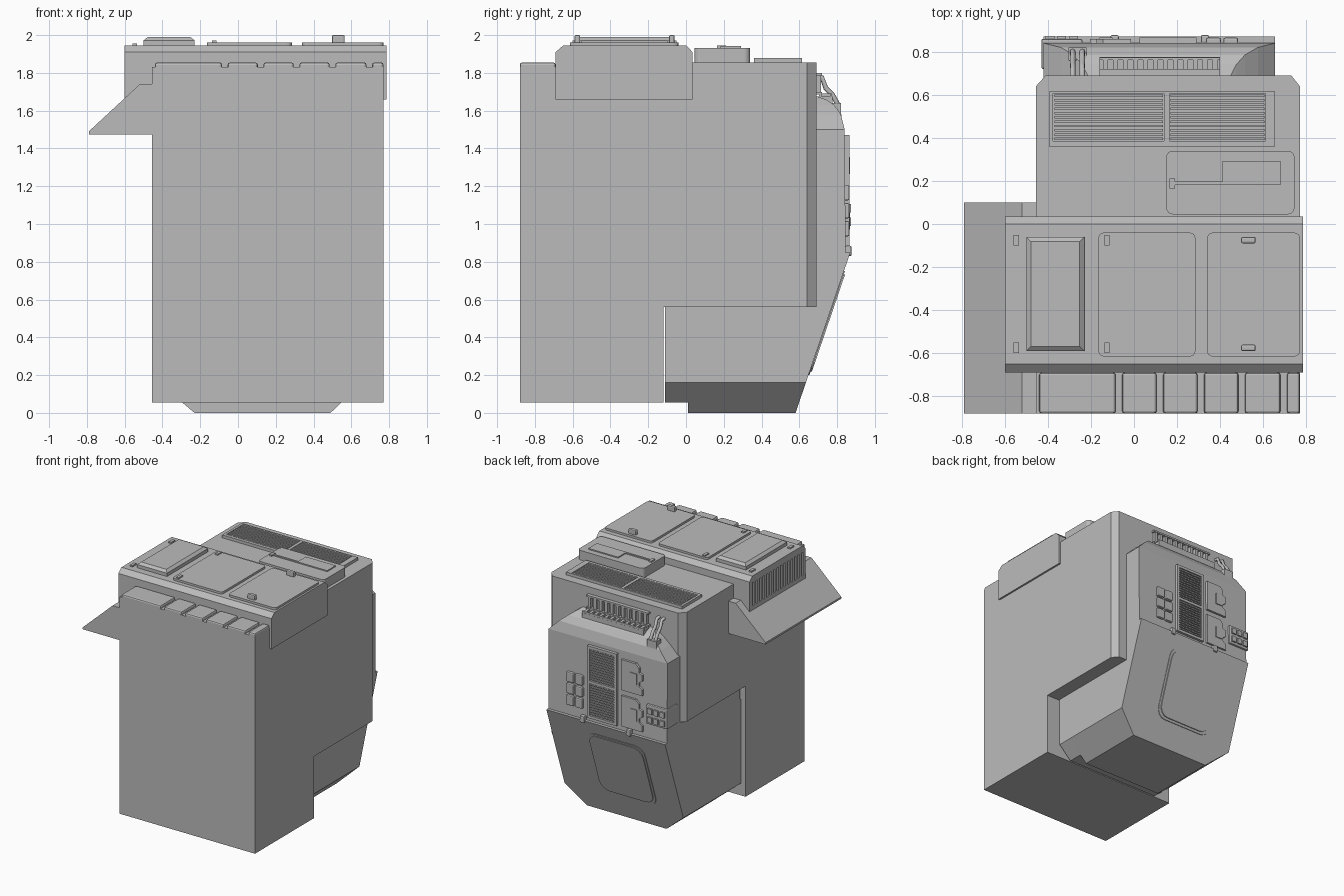
import bpy, bmesh, math
from mathutils import Vector

cube = bpy.data.objects.get("Cube")
if cube:
    bpy.data.objects.remove(cube, do_unlink=True)

grey = bpy.data.materials.new("plain grey")
grey.use_nodes = True
grey.diffuse_color = (0.5, 0.5, 0.5, 1)
grey.node_tree.nodes["Principled BSDF"].inputs["Base Color"].default_value = (0.5, 0.5, 0.5, 1)


def finish(name, bm):
    bmesh.ops.recalc_face_normals(bm, faces=bm.faces)
    mesh = bpy.data.meshes.new(name)
    bm.to_mesh(mesh)
    bm.free()
    mesh.materials.append(grey)
    ob = bpy.data.objects.new(name, mesh)
    bpy.context.scene.collection.objects.link(ob)
    return ob


def loft(name, rings):
    """Skin a list of equal-length rings and cap both ends."""
    bm = bmesh.new()
    rows = [[bm.verts.new(p) for p in ring] for ring in rings]
    n = len(rows[0])
    for low, high in zip(rows, rows[1:]):
        for i in range(n):
            j = (i + 1) % n
            bm.faces.new((low[i], low[j], high[j], high[i]))
    bm.faces.new(rows[0])
    bm.faces.new(rows[-1])
    return finish(name, bm)


def prism(name, points, axis, start, end):
    """Extrude a 2D profile along one axis."""
    place = {"x": lambda a, b, d: (d, a, b),
             "y": lambda a, b, d: (a, d, b),
             "z": lambda a, b, d: (a, b, d)}[axis]
    return loft(name, [[place(a, b, d) for a, b in points] for d in (start, end)])


def rect(a0, a1, b0, b1):
    return [(a0, b0), (a1, b0), (a1, b1), (a0, b1)]


def rounded(a0, a1, b0, b1, r, steps=4):
    pts = []
    corners = [(a1 - r, b1 - r), (a0 + r, b1 - r), (a0 + r, b0 + r), (a1 - r, b0 + r)]
    for k, (ca, cb) in enumerate(corners):
        for s in range(steps + 1):
            t = math.pi / 2 * (k + s / steps)
            pts.append((ca + r * math.cos(t), cb + r * math.sin(t)))
    return pts


def box(name, x0, x1, y0, y1, z0, z1, bevel=0):
    ob = prism(name, rect(x0, x1, y0, y1), "z", z0, z1)
    if bevel:
        mod = ob.modifiers.new("bevel", "BEVEL")
        mod.width = bevel
        mod.segments = 2
    return ob


def row(name, count, start, end, fill, make):
    """Repeat a part evenly between two positions."""
    pitch = (end - start) / count
    for i in range(count):
        a = start + pitch * (i + (1 - fill) / 2)
        make(f"{name}_{i + 1}", a, a + pitch * fill)


# Main cabinet: front block and two rear halves with different undersides
prism("front_cabinet", [(-.88, .055), (-.12, .055), (-.12, 1.855), (-.69, 1.855),
                        (-.69, 1.83), (-.88, 1.83)], "x", -.455, .77)
prism("rear_cabinet_right", [(-.455, -.12), (-.455, .64), (-.41, .69), (.1, .69), (.1, -.12)],
      "z", .96, 1.855)
prism("rear_cabinet_left", [(.1, -.12), (.1, .69), (.73, .69), (.77, .64), (.77, -.12)],
      "z", .56, 1.855)

# Raised cover strips along the front top edge
edges = [-.44, -.055, .135, .325, .515, .71, .77]
for a, b in zip(edges, edges[1:]):
    box("front_cover", a, b - (.03 if b < .77 else 0), -.88, -.69, 1.80, 1.855, .012)

# Side awning
prism("side_awning", [(-.79, 1.475), (-.79, 1.49), (-.52, 1.74), (-.45, 1.74), (-.45, 1.475)],
      "y", -.88, .10)

# Roof hatch housing with louvred side
prism("roof_housing", [(-.69, 1.66), (-.69, 1.91), (-.65, 1.945), (0, 1.945), (.035, 1.91),
                       (.035, 1.66)], "x", -.58, .785)
prism("roof_housing_lip", [(-.69, 1.89), (-.69, 1.91), (-.65, 1.945), (0, 1.945), (.035, 1.91),
                           (.035, 1.89)], "x", -.6, -.57)
row("side_louvre", 16, -.69, .035, .55,
    lambda n, a, b: box(n, -.6, -.57, a, b, 1.68, 1.9))
for y in (-.69, .015):
    box("louvre_end", -.6, -.57, y, y + .02, 1.66, 1.9)
box("louvre_sill", -.6, -.57, -.69, .035, 1.66, 1.70)

# Roof panels, handles and latches
loft("roof_skylight", [[(x, y, z) for x, y in rect(-.5 + i, -.23 - i, -.59 + i, -.06 - i)]
                       for z, i in ((1.94, 0), (1.972, 0), (1.99, .022))])
prism("roof_panel_middle", rounded(-.165, .285, -.615, -.04, .025), "z", 1.94, 1.962)
prism("roof_panel_left", rounded(.34, .77, -.615, -.04, .025), "z", 1.94, 1.962)
for y in (-.075, -.575):
    box("panel_handle", .497, .565, y - .015, y + .015, 1.955, 2.0, .008)
    for x, z in ((-.547, 1.956), (-.125, 1.972)):
        box("panel_latch", x - .012, x + .012, y - .025, y + .025, 1.94, z)

# Rear roof vents
box("roof_vent_base", -.395, .655, .36, .615, 1.85, 1.868)
for x0, x1 in ((-.37, .135), (.17, .605)):
    row("roof_vent_slat", 11, .385, .605, .55,
        lambda n, a, b: box(n, x0, x1, a, b, 1.86, 1.879))
for x0, x1 in ((-.395, -.375), (.14, .165), (.61, .655)):
    box("roof_vent_frame", x0, x1, .36, .615, 1.86, 1.879)
for y0, y1 in ((.36, .385), (.605, .615)):
    box("roof_vent_frame", -.395, .655, y0, y1, 1.86, 1.879)

# Roof control box with lever plate
prism("roof_control_box", rounded(.15, .745, .045, .34, .03), "z", 1.85, 1.933)
prism("lever_plate", [(.165, .182), (.68, .182), (.68, .292), (.41, .292), (.41, .197),
                      (.165, .197)], "z", 1.93, 1.942)
box("lever_knob", .165, .19, .165, .212, 1.93, 1.944)

# Lower rear hood: chamfered section with a sloping back
slope = .29 / .85
section = [(-.42, .95), (-.42, .16), (-.23, 0), (.49, 0), (.655, .16), (.655, .85), (.655, .95)]
section = [(x, min(z, .85)) for x, z in section if (x, z) != (.655, .95)]
loft("rear_hood", [[(x, .01, z) for x, z in section],
                   [(x, .58 + slope * z, z) for x, z in section]])
prism("rear_hood_step", [(-.42, .85), (-.42, .16), (-.295, .055), (.547, .055), (.655, .16),
                         (.655, .85)], "y", -.11, .01)

# Access door lying on the sloping back
for name, inset, depth in (("hood_door_rim", 0, .005), ("hood_door", .018, .012)):
    pts = rounded(-.2 + inset, .32 - inset, .2 + inset, .75 - inset, .08)
    loft(name, [[(x, .58 + slope * z + d, z) for x, z in pts] for d in (-.01, depth)])
for x in (.33, -.09):
    box("hood_hinge", x - .02, x + .02, .84, .877, .83, .885, .008)

# Upper rear housing, tapering to a rounded top
loft("rear_housing", [[(-.42 + i, -.10, z), (.655 - i, -.10, z), (.655 - i, y, z), (-.42 + i, y, z)]
                      for z, i, y in ((.85, 0, .845), (1.5, 0, .84), (1.58, .08, .82),
                                      (1.63, .14, .785), (1.66, .18, .74), (1.68, .21, .68))])

# Rear grille in two halves
box("grille_base", .025, .29, .83, .85, .88, 1.47)
for x0, x1 in ((.025, .047), (.268, .29)):
    box("grille_frame", x0, x1, .84, .866, .88, 1.47)
for z in (.88, 1.165, 1.448):
    box("grille_frame", .025, .29, .84, .866, z, z + .022)
for z0, z1 in ((.905, 1.165), (1.19, 1.448)):
    row("grille_slat", 13, z0, z1, .5, lambda n, a, b: box(n, .045, .27, .84, .861, a, b))

# Buttons, sockets and corner connector
for i in range(2):
    for j in range(3):
        x, z = .335 + i * .08, .935 + j * .095
        box("rear_button", x, x + .068, .83, .865, z, z + .08, .008)
for z in (.89, 1.185):
    outline = [(0, 0), (.19, 0), (.19, .05), (.16, .07), (.16, .1), (.19, .12), (.19, .17),
               (.16, .18), (.16, .22), (.13, .25), (0, .25)]
    prism("socket_plate", [(-.015 - a, z + b) for a, b in outline], "y", .83, .86)
    box("socket_cover", -.16, -.10, .85, .867, z + .08, z + .17)
box("corner_connector", -.43, -.24, .72, .86, .97, 1.13, .008)
for i in range(3):
    for z in (.99, 1.06):
        x = -.41 + i * .055
        box("connector_plug", x, x + .04, .85, .873, z, z + .045)

# Comb vents above the rear housing
row("upper_comb", 11, -.155, .40, .5, lambda n, a, b: box(n, a, b, .68, .715, 1.69, 1.79))
for z in (1.685, 1.785):
    box("upper_comb_rail", -.16, .40, .68, .72, z, z + .014)
box("lower_comb_base", -.16, .40, .70, .775, 1.63, 1.675)
row("lower_comb", 12, -.155, .40, .5, lambda n, a, b: box(n, a, b, .715, .765, 1.66, 1.69))
for y in (.705, .762):
    box("lower_comb_rail", -.16, .40, y, y + .012, 1.65, 1.69)

# Twin pipes running down onto the housing
for x in (-.285, -.24):
    curve = bpy.data.curves.new("rear_pipe", "CURVE")
    curve.dimensions = "3D"
    curve.bevel_depth = .013
    curve.bevel_resolution = 2
    curve.use_fill_caps = True
    path = [(.68, 1.78), (.72, 1.775), (.74, 1.72), (.775, 1.685), (.80, 1.64), (.81, 1.57)]
    spline = curve.splines.new("POLY")
    spline.points.add(len(path) - 1)
    for p, (y, z) in zip(spline.points, path):
        p.co = (x, y, z, 1)
    curve.materials.append(grey)
    bpy.context.scene.collection.objects.link(bpy.data.objects.new("rear_pipe", curve))
box("pipe_socket", -.305, -.22, .76, .82, 1.55, 1.64)
